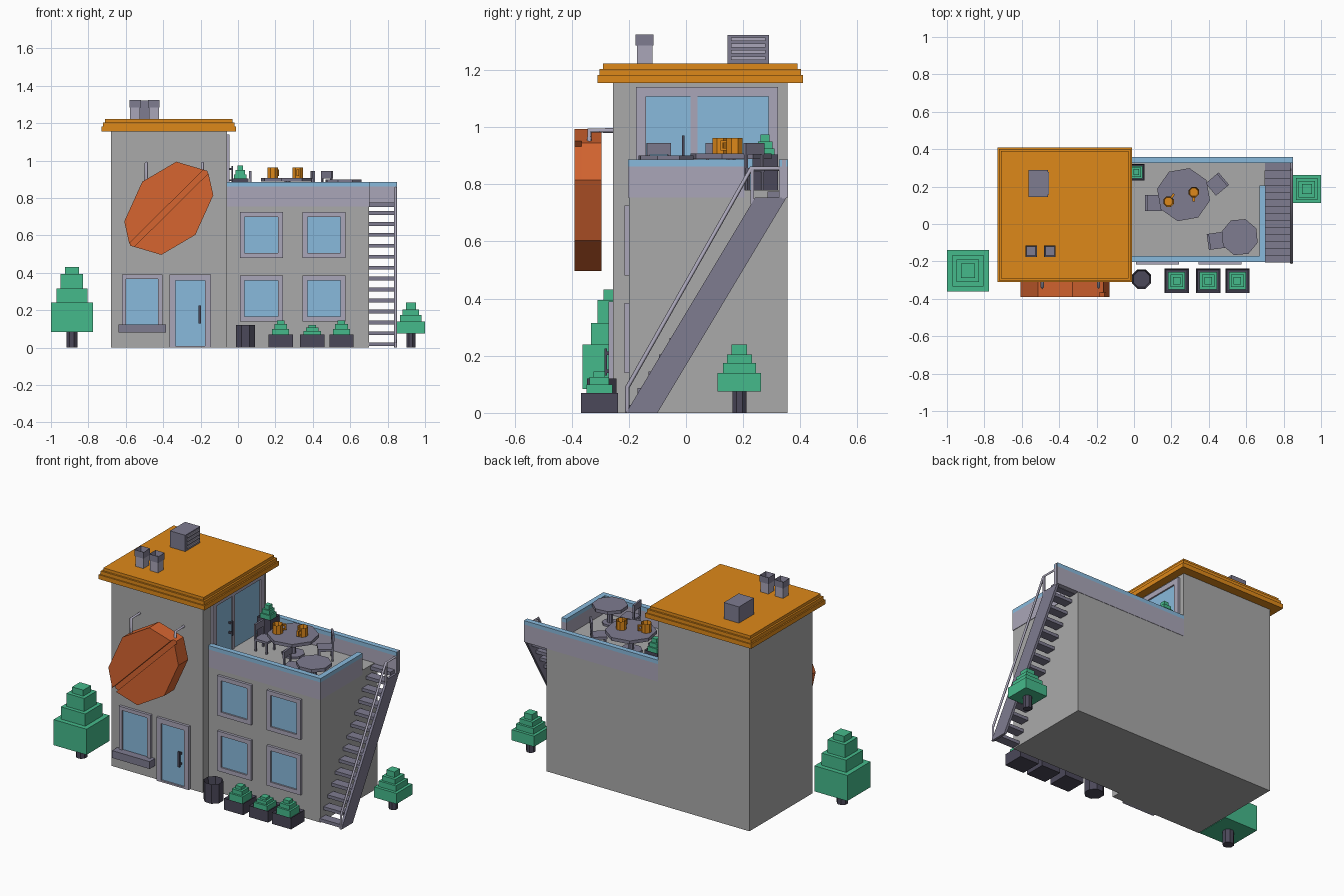
import bpy, bmesh
from math import pi, cos, sin, radians
from mathutils import Vector

if "Cube" in bpy.data.objects:
    bpy.data.objects.remove(bpy.data.objects["Cube"])


def material(name, r, g, b):
    m = bpy.data.materials.new(name)
    m.diffuse_color = (r, g, b, 1)
    m.use_nodes = True
    m.node_tree.nodes["Principled BSDF"].inputs["Base Color"].default_value = m.diffuse_color
    return m


WALL = material("wall_grey", .40, .40, .40)
TRIM = material("pale_trim", .40, .38, .48)
METAL = material("slate", .21, .20, .28)
DARK = material("dark_slate", .07, .065, .10)
GLASS = material("blue", .25, .49, .72)
GOLD = material("orange", .73, .25, .01)
BEAN = material("red_orange", .67, .13, .03)
LEAF = material("green", .06, .49, .26)


def finish(name, bm, mat, loc=(0, 0, 0), rot=0):
    bmesh.ops.recalc_face_normals(bm, faces=bm.faces)
    me = bpy.data.meshes.new(name)
    bm.to_mesh(me)
    bm.free()
    ob = bpy.data.objects.new(name, me)
    bpy.context.collection.objects.link(ob)
    me.materials.append(mat)
    ob.location, ob.rotation_euler = loc, (0, 0, radians(rot))
    return ob


def boxes(name, mat, *bs, loc=(0, 0, 0), rot=0):
    """One object from boxes given as x0, x1, y0, y1, z0, z1."""
    bm = bmesh.new()
    for x0, x1, y0, y1, z0, z1 in bs:
        vs = bmesh.ops.create_cube(bm, size=1)["verts"]
        bmesh.ops.scale(bm, vec=(x1 - x0, y1 - y0, z1 - z0), verts=vs)
        bmesh.ops.translate(bm, vec=((x0 + x1) / 2, (y0 + y1) / 2, (z0 + z1) / 2), verts=vs)
    return finish(name, bm, mat, loc, rot)


def extrude(name, pts, vec, mat, rim=0, depth=0):
    """Extrude a polygon; with a rim, sink its end face to make a vessel."""
    bm = bmesh.new()
    base = bm.faces.new([bm.verts.new(p) for p in pts])
    geom = bmesh.ops.extrude_face_region(bm, geom=[base], use_keep_orig=True)["geom"]
    top = [g for g in geom if isinstance(g, bmesh.types.BMFace)][0]
    bmesh.ops.translate(bm, vec=vec, verts=list(top.verts))
    bmesh.ops.recalc_face_normals(bm, faces=bm.faces)
    if rim:
        bmesh.ops.inset_individual(bm, faces=[top], thickness=rim)
        bmesh.ops.translate(bm, vec=-Vector(vec).normalized() * depth, verts=list(top.verts))
    return finish(name, bm, mat)


def prism(name, n, half, x, y, z0, z1, mat, rim=0, depth=0, turn=0):
    r = half / cos(pi / n)
    a = [pi / n + radians(turn) + 2 * pi * i / n for i in range(n)]
    return extrude(name, [(x + r * cos(t), y + r * sin(t), z0) for t in a],
                   (0, 0, z1 - z0), mat, rim, depth)


def rod(name, pts, r, mat):
    cu = bpy.data.curves.new(name, 'CURVE')
    cu.dimensions, cu.bevel_depth, cu.bevel_resolution = '3D', r, 0
    cu.use_fill_caps = True
    sp = cu.splines.new('POLY')
    sp.points.add(len(pts) - 1)
    for p, co in zip(sp.points, pts):
        p.co = (*co, 1)
    cu.materials.append(mat)
    ob = bpy.data.objects.new(name, cu)
    bpy.context.collection.objects.link(ob)


def framed(name, u0, u1, z0, z1, b, wall, low=None):
    """Frame and recessed pane on a front wall at y = wall."""
    low = b if low is None else low
    f, k = wall - .016, wall + .004
    boxes(name + "_frame", TRIM, (u0, u0 + b, f, k, z0, z1), (u1 - b, u1, f, k, z0, z1),
          (u0 + b, u1 - b, f, k, z1 - b, z1), (u0 + b, u1 - b, f, k, z0, z0 + low))
    boxes(name + "_pane", GLASS, (u0 + b, u1 - b, wall - .006, k, z0 + low, z1 - b))


def foliage(name, x, y, tiers, z):
    for i, (half, top) in enumerate(tiers):
        boxes(f"{name}_leaves_{i}", LEAF, (x - half, x + half, y - half, y + half, z, top))
        z = top


# Tower with stepped roof slab
boxes("tower", WALL, (-.68, -.06, -.255, .355, 0, 1.155))
for i, (o, z0, z1) in enumerate([(.025, 1.155, 1.182), (.017, 1.182, 1.204), (.006, 1.204, 1.222)]):
    c = .333 - .025 + o
    boxes(f"roof_tier_{i}", GOLD, (-.37 - c - .027, -.37 + c + .027, .05 - c - .027, .05 + c + .027, z0, z1))

# Rooftop vents and air unit
for x in (-.55, -.45):
    prism("chimney", 4, .027, x, -.145, 1.22, 1.285, TRIM)
    prism("chimney_cap", 4, .031, x, -.145, 1.285, 1.325, METAL, .01, .03)
boxes("air_unit", METAL, (-.563, -.46, .145, .29, 1.22, 1.322))
boxes("air_unit_slats", TRIM, *[(-.462, -.454, .157, .278, z, z + .013) for z in (1.235, 1.257, 1.279, 1.301)])

# Wing, terrace floor, parapets and blue caps
boxes("wing", WALL, (-.06, .70, -.20, .355, 0, .754))
boxes("terrace_floor", WALL, (-.06, .70, -.172, .327, .754, .78))
for name, x0, x1, y0, y1 in (("front", -.06, .703, -.203, -.17), ("back", -.06, .85, .325, .357),
                             ("right", .67, .703, -.17, .205)):
    boxes(name + "_parapet", TRIM, (x0, x1, y0, y1, .754, .862))
    boxes(name + "_cap", GLASS, (x0, x1, y0, y1, .862, .886))

# Windows, street door and window ledge
for x in (.01, .345):
    for z in (.14, .48):
        framed("wing_window", x, x + .23, z, z + .245, .026, -.20)
framed("tower_window", -.62, -.405, .10, .39, .022, -.255)
boxes("window_ledge", METAL, (-.64, -.385, -.308, -.25, .08, .125))
framed("street_door", -.365, -.145, 0, .39, .032, -.255, .01)
boxes("street_door_handle", DARK, (-.21, -.198, -.285, -.277, .13, .225),
      (-.21, -.198, -.28, -.255, .14, .152), (-.21, -.198, -.28, -.255, .203, .215))

# Glazed terrace doors
boxes("terrace_door_frame", TRIM, (-.065, -.046, -.175, -.14, .78, 1.14), (-.065, -.046, .288, .322, .78, 1.14),
      (-.065, -.046, -.14, .288, 1.108, 1.14), (-.065, -.05, .016, .04, .78, 1.108))
boxes("terrace_door_panes", GLASS, (-.065, -.055, -.14, .288, .78, 1.108))
boxes("terrace_door_handle", DARK, (-.036, -.028, -.014, -.006, .88, .97),
      (-.056, -.03, -.014, -.006, .89, .90), (-.056, -.03, -.014, -.006, .95, .96))

# Hanging bean sign: backing and two raised halves around a groove
half = [(.04, .249), (-.142, .142), (-.238, -.07), (-.206, -.20)]
outline = half + [(-u, -v) for u, v in half]
extrude("sign_back", [(-.37 + u, -.295, .745 + v) for u, v in outline], (0, -.07, 0), BEAN)
for s in (1, -1):
    pts = [(.186, .206)] + half[:3] + [(-.212, -.188)]
    extrude("sign_half", [(-.37 + s * u, -.365, .745 + s * v) for u, v in pts], (0, -.025, 0), BEAN)
for x, z in ((-.49, .89), (-.19, .93)):
    rod("sign_bracket", [(x, -.25, .988), (x, -.338, .988), (x, -.338, z)], .009, TRIM)

# Outside stair: treads, outer stringer, handrail
for i in range(13):
    y, z = -.185 + .0375 * i, .018 + .0585 * i
    boxes("tread", METAL, (.70, .837, y - .022, y + .035, z - .01, z + .01))
boxes("stair_landing", METAL, (.70, .837, .285, .327, .752, .775))
extrude("stringer", [(.835, -.21, 0), (.835, -.10, 0), (.835, .352, .754), (.835, .242, .754)],
        (.015, 0, 0), METAL)
rod("handrail", [(.843, -.205, 0), (.843, -.205, .09), (.843, .228, .855), (.843, .34, .855)], .008, TRIM)
boxes("handrail_posts", TRIM, (.837, .849, .226, .238, .73, .855), (.837, .851, .336, .35, .75, .886))

# Terrace tables
for x, y, r, top, turn in ((.265, .157, .134, .908, 10), (.565, -.07, .093, .90, 5)):
    prism("table_top", 8, r, x, y, top - .02, top, METAL, turn=turn)
    prism("table_post", 8, .016, x, y, .79, top - .02, METAL)
    prism("table_foot", 8, r * .45, x, y, .78, .792, METAL)

# Mugs with square-loop handles
for x, y, rot in ((.185, .12, 55), (.32, .17, -90)):
    prism("mug", 8, .028, x, y, .908, .962, GOLD, .007, .045)
    boxes("mug_handle", GOLD, (.024, .05, -.006, .006, .944, .953), (.024, .05, -.006, .006, .918, .927),
          (.042, .05, -.006, .006, .927, .944), loc=(x, y, 0), rot=rot)

# Chairs, back rest on local -x
for x, y, rot in ((.105, .112, 0), (.445, .213, 220), (.44, -.09, 8)):
    legs = [(a - .005, a + .005, b - .005, b + .005, .78, .85) for a in (-.037, .037) for b in (-.037, .037)]
    posts = [(-.044, -.034, b - .005, b + .005, .85, .945) for b in (-.037, .037)]
    boxes("chair", METAL, (-.045, .045, -.043, .043, .843, .857), *legs, *posts,
          (-.046, -.034, -.043, .043, .905, .945), loc=(x, y, 0), rot=rot)

# Street planters, litter bin and terrace planter
for x, h in ((.228, .145), (.397, .122), (.553, .145)):
    prism("planter", 4, .065, x, -.303, 0, .07, DARK, .012, .012)
    g = h - .055
    foliage("planter", x, -.303, [(.046, .055 + g * .5), (.034, .055 + g * .78), (.02, h)], .055)
prism("litter_bin", 8, .052, .04, -.295, 0, .12, DARK, .01, .09)
prism("terrace_planter", 4, .045, .012, .277, .78, .905, DARK, .01, .012)
foliage("terrace_planter", .012, .277, [(.033, .925), (.025, .95), (.016, .975)], .89)

# Street trees
prism("left_trunk", 8, .03, -.888, -.25, 0, .09, DARK)
foliage("left_tree", -.888, -.25, [(.112, .24), (.083, .315), (.06, .395), (.038, .432)], .083)
prism("right_trunk", 8, .024, .924, .187, 0, .08, DARK)
foliage("right_tree", .924, .187, [(.076, .14), (.058, .175), (.044, .205), (.027, .24)], .075)
